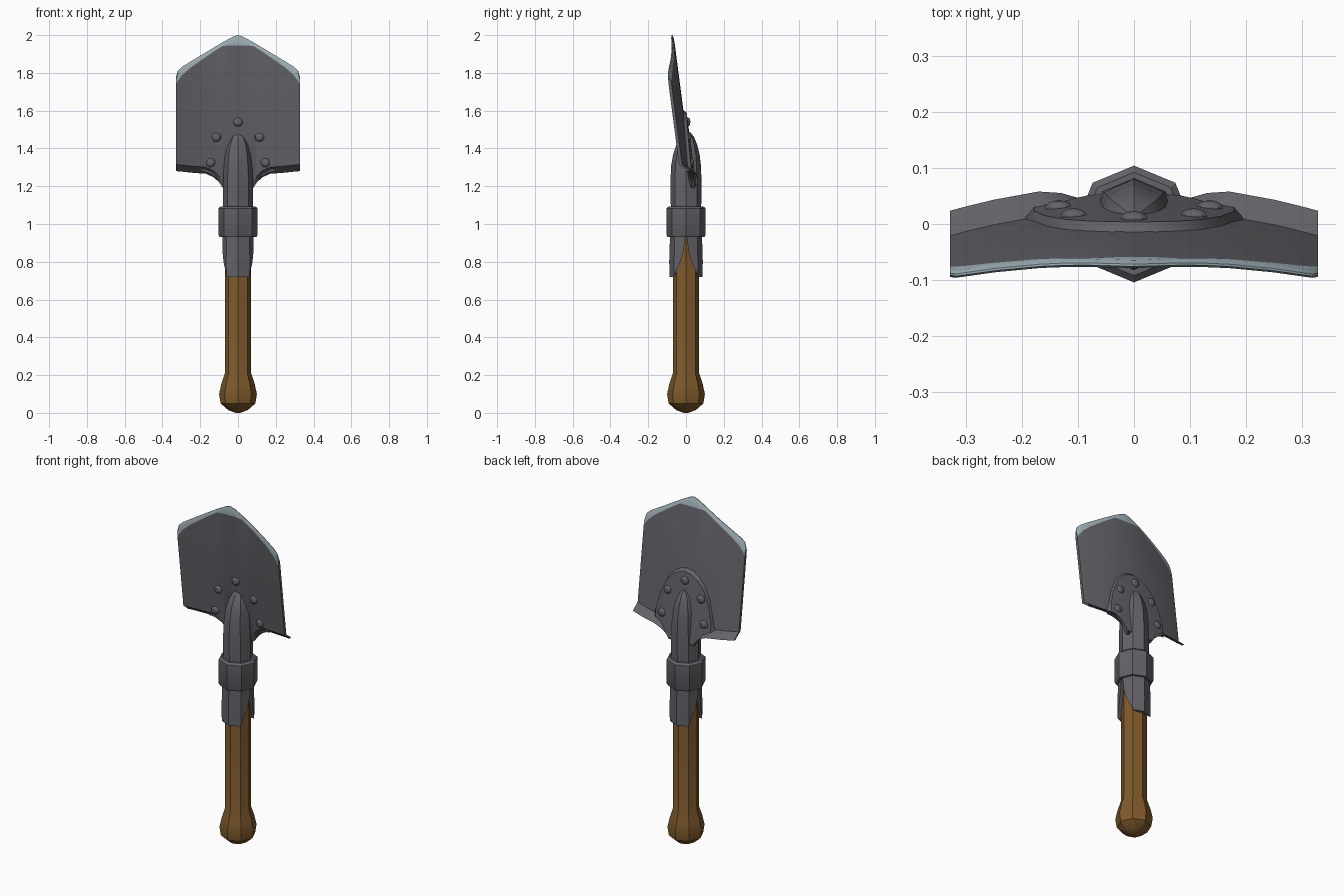
import bpy, bmesh, math

if "Cube" in bpy.data.objects:
    bpy.data.objects.remove(bpy.data.objects["Cube"])


def material(name, rgb):
    m = bpy.data.materials.new(name)
    m.diffuse_color = (*rgb, 1)
    m.use_nodes = True
    m.node_tree.nodes["Principled BSDF"].inputs["Base Color"].default_value = m.diffuse_color
    return m


STEEL = material("dark steel", (0.125, 0.122, 0.138))
EDGE = material("bare sharpened steel", (0.36, 0.45, 0.49))
WOOD = material("brown wood", (0.21, 0.10, 0.025))


def loft(name, rings, *mats):
    """Skin closed rings of points, cap both ends."""
    bm = bmesh.new()
    rows = [[bm.verts.new(p) for p in r] for r in rings]
    n = len(rows[0])
    for a, b in zip(rows, rows[1:]):
        for j in range(n):
            k = (j + 1) % n
            bm.faces.new((a[j], a[k], b[k], b[j]))
    bm.faces.new(rows[0][::-1])
    bm.faces.new(rows[-1])
    bmesh.ops.recalc_face_normals(bm, faces=bm.faces)
    mesh = bpy.data.meshes.new(name)
    bm.to_mesh(mesh)
    bm.free()
    ob = bpy.data.objects.new(name, mesh)
    bpy.context.collection.objects.link(ob)
    for m in mats:
        mesh.materials.append(m)
    return ob


def smooth(ob):
    bpy.ops.object.select_all(action='DESELECT')
    ob.select_set(True)
    bpy.context.view_layer.objects.active = ob
    bpy.ops.object.shade_smooth_by_angle(angle=math.radians(30))


def octagon(z, r, ry=None, y=0):
    ry = ry or r
    return [(r * math.sin(i * math.pi / 4), y + ry * math.cos(i * math.pi / 4), z)
            for i in range(8)]


def turned(name, profile, mat):
    return loft(name, [octagon(*p) for p in profile], mat)


def interp(table, x, c):
    x = abs(x)
    for a, b in zip(table, table[1:]):
        if x <= b[0]:
            t = (x - a[0]) / (b[0] - a[0])
            return a[c] + t * (b[c] - a[c])
    return table[-1][c]


def mirrored(xs):
    return [-x for x in xs[:0:-1]] + xs


def surf(x, z):
    """Middle surface of the dished, tilted blade."""
    return 0.02 - 0.13 * (z - 1.28) - 0.045 * (x / 0.33) ** 2


# Wooden handle with swollen octagonal grip end
handle = turned("handle", [(0, .012), (.015, .052), (.05, .092), (.10, .1), (.155, .088),
                           (.21, .07), (.95, .07)], WOOD)

# Steel sleeve, split by a flared slot at each side
sleeve = turned("sleeve", [(.72, .087), (.80, .089), (.96, .084)], STEEL)
slot = [(-.066, .70), (-.058, .735), (-.03, .80), (-.014, .85), (-.004, .93)]
slot += [(-y, z) for y, z in slot[::-1]]
cutter = loft("slot_cutter", [[(x, y, z) for y, z in slot] for x in (-.2, .2)], STEEL)
cutter.hide_render = True
cut = sleeve.modifiers.new("slot", 'BOOLEAN')
cut.operation = 'DIFFERENCE'
cut.solver = 'EXACT'
cut.object = cutter
bpy.context.view_layer.objects.active = sleeve
bpy.ops.object.modifier_apply(modifier="slot")
bpy.data.objects.remove(cutter)

# Collar ring and domed upper socket
collar = turned("collar", [(.93, .097), (.942, .104), (1.082, .104), (1.093, .092)], STEEL)
socket = turned("socket", [(1.05, .08), (1.2, .08, .082), (1.3, .075, .08),
                           (1.37, .068, .070, .002), (1.42, .057, .055, .004),
                           (1.46, .038, .035, .008), (1.485, .014, .014, .01)], STEEL)

# Blade: per column x -> bottom z, top z, width of bare edge, backward lip
OUT = [(0, 1.19, 2.0, .055, 0), (.03, 1.19, 1.99, .045, 0), (.08, 1.19, 1.963, .02, .008),
       (.10, 1.22, 1.951, .02, .015), (.13, 1.248, 1.933, .022, .03),
       (.17, 1.266, 1.909, .025, .04), (.25, 1.272, 1.861, .033, .04),
       (.295, 1.277, 1.833, .045, .04), (.318, 1.279, 1.812, .055, .04),
       (.328, 1.28, 1.78, .04, .04)]


def blade_column(x):
    bot, top, band, lip = (interp(OUT, x, c) for c in (1, 2, 3, 4))
    rows = [(bot, lip, .008), (bot + .012, lip * .7, .008), (bot + .035, 0, .008),
            ((bot + top) / 2, 0, .008), (top - band, 0, .008), (top - .016, 0, .007),
            (top, 0, .002)]
    front = [(x, surf(x, z) + l - t, z) for z, l, t in rows]
    back = [(x, surf(x, z) + l + t, z) for z, l, t in rows]
    return front + back[::-1]


blade = loft("blade", [blade_column(x) for x in mirrored([o[0] for o in OUT])], STEEL, EDGE)
for f in blade.data.polygons:
    x, _, z = f.center
    if z > interp(OUT, x, 2) - interp(OUT, x, 3):
        f.material_index = 1

# Arched backing plate: x -> top z, thickness
ARCH = [(0, 1.605, .018), (.04, 1.598, .018), (.08, 1.573, .018), (.12, 1.527, .018),
        (.155, 1.45, .018), (.178, 1.36, .018), (.196, 1.31, .002)]


def plate_column(x):
    bot, top, t = interp(OUT, x, 1) + .01, interp(ARCH, x, 1), interp(ARCH, x, 2)
    pts = [(bot, 0), (bot, t), (top - .016, t), (top, 0)]
    return [(x, surf(x, z) + .006 + d, z) for z, d in pts]


plate = loft("backing_plate", [plate_column(x) for x in mirrored([a[0] for a in ARCH])], STEEL)

# Rivets on both faces of the blade
rivets = []
for x, z in [(0, 1.54), (.115, 1.46), (-.115, 1.46), (.145, 1.325), (-.145, 1.325)]:
    for side, off in (("front", -.007), ("back", .023)):
        k = 1 if side == "front" else .93
        bpy.ops.mesh.primitive_uv_sphere_add(segments=10, ring_count=6, radius=1,
                                             location=(x * k, surf(x, z) + off, z),
                                             rotation=(math.pi / 2, 0, 0))
        r = bpy.context.object
        r.scale = (.025, .025, .014)
        r.name = side + "_rivet"
        r.data.materials.append(STEEL)
        rivets.append(r)

for ob in [handle, sleeve, collar, socket, blade, plate] + rivets:
    smooth(ob)
